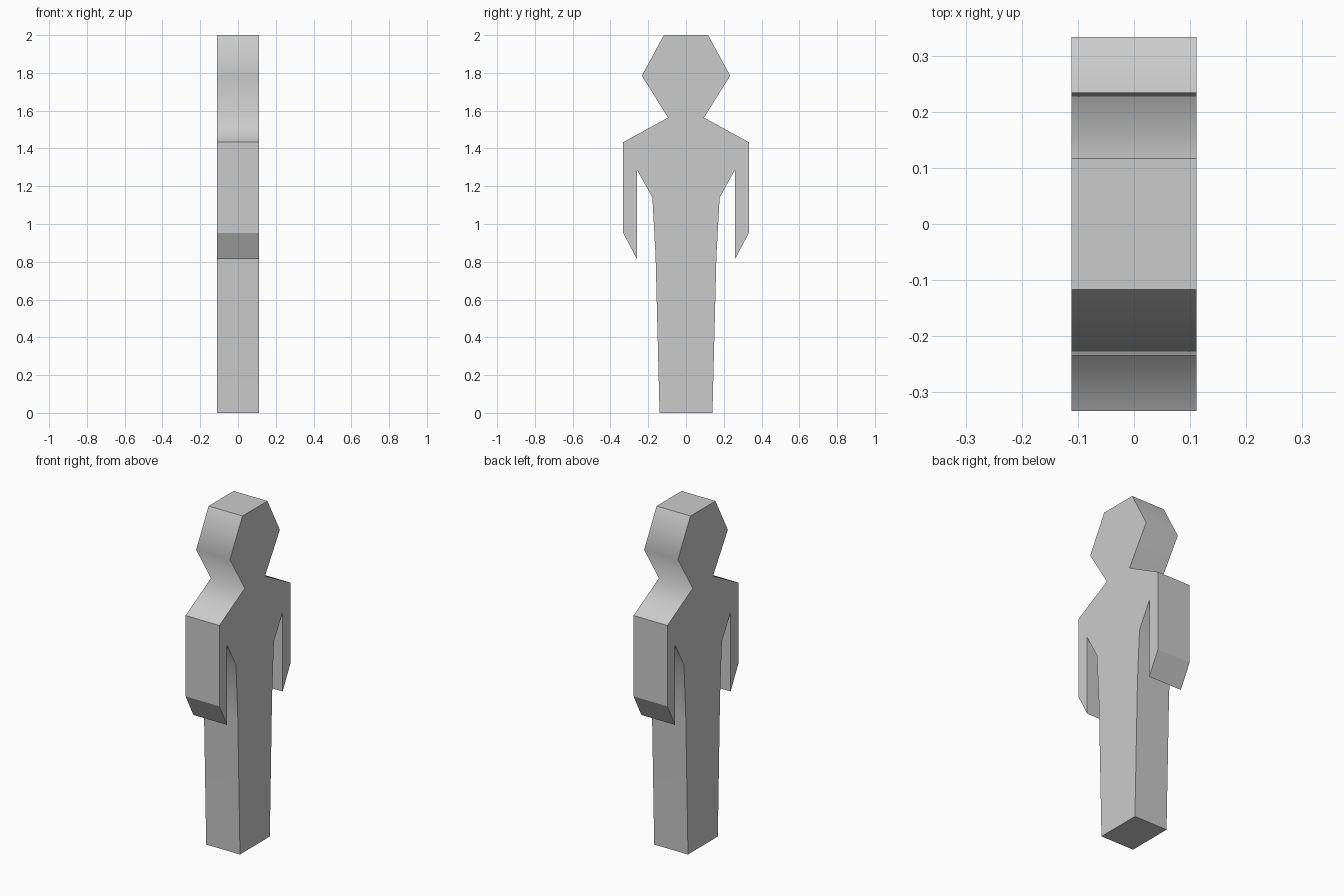
import bpy, bmesh

if "Cube" in bpy.data.objects:
    bpy.data.objects.remove(bpy.data.objects["Cube"])

HALF_DEPTH = 0.111

# Right half of the silhouette (y, z), from head top down to the foot;
# the flag marks corners whose depth edge is shaded smooth
half = [
    (0.117, 2.00, False),   # head top
    (0.234, 1.785, True),   # temple
    (0.095, 1.563, True),   # neck
    (0.333, 1.433, False),  # shoulder
    (0.333, 0.953, False),  # outer wrist
    (0.260, 0.815, False),  # fingertip
    (0.260, 1.288, False),  # armpit
    (0.178, 1.140, True),   # waist
    (0.161, 0.830, True),   # hip
    (0.140, 0.000, False),  # foot
]
outline = half + [(-y, z, s) for y, z, s in reversed(half)]

# Flat figure extruded along x
bm = bmesh.new()
front = [bm.verts.new((HALF_DEPTH, y, z)) for y, z, s in outline]
back = [bm.verts.new((-HALF_DEPTH, y, z)) for y, z, s in outline]
bm.faces.new(front)
bm.faces.new(back[::-1])
n = len(outline)
for i in range(n):
    j = (i + 1) % n
    bm.faces.new((front[i], back[i], back[j], front[j]))
bmesh.ops.recalc_face_normals(bm, faces=bm.faces[:])

# Soft depth edges at temple, neck, waist and hip; everything else sharp
for f in bm.faces:
    f.smooth = True
for e in bm.edges:
    e.smooth = False
for i, (y, z, soft) in enumerate(outline):
    if soft:
        bm.edges.get((front[i], back[i])).smooth = True

mesh = bpy.data.meshes.new("standing_figure")
bm.to_mesh(mesh)
bm.free()
figure = bpy.data.objects.new("standing_figure", mesh)
bpy.context.collection.objects.link(figure)
